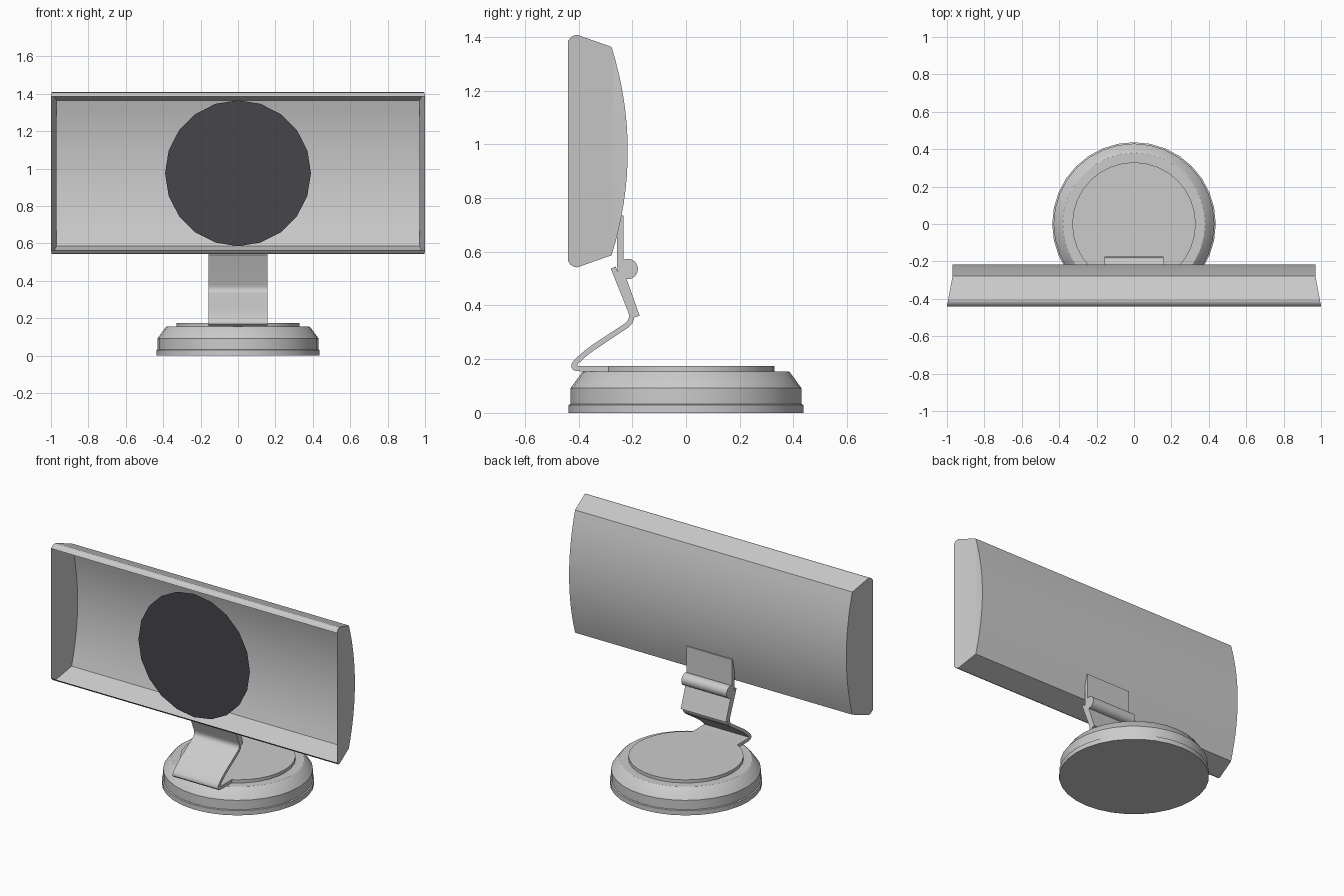
import bpy, bmesh, math
from mathutils import Vector

if "Cube" in bpy.data.objects:
    bpy.data.objects.remove(bpy.data.objects["Cube"])


def finish(name, bm, angle=30, recalc=True):
    if recalc:
        bmesh.ops.recalc_face_normals(bm, faces=bm.faces)
    me = bpy.data.meshes.new(name)
    bm.to_mesh(me)
    bm.free()
    ob = bpy.data.objects.new(name, me)
    bpy.context.collection.objects.link(ob)
    bpy.ops.object.select_all(action='DESELECT')
    ob.select_set(True)
    bpy.context.view_layer.objects.active = ob
    bpy.ops.object.shade_smooth_by_angle(angle=math.radians(angle))
    return ob


def lathe(name, profile, n):
    """Closed turned solid from (radius, z) pairs."""
    bm = bmesh.new()
    rings = [[bm.verts.new((r * math.sin(math.tau * i / n), r * math.cos(math.tau * i / n), z))
              for i in range(n)] for r, z in profile]
    for a, b in zip(rings, rings[1:]):
        for i in range(n):
            j = (i + 1) % n
            bm.faces.new((a[i], a[j], b[j], b[i]))
    bm.faces.new(rings[0])
    bm.faces.new(rings[-1])
    return finish(name, bm)


def rounded(points, radius, steps=6):
    """Round the inner corners of a (y, z) path."""
    pts = [Vector(p) for p in points]
    out = [pts[0]]
    for a, b, c in zip(pts, pts[1:], pts[2:]):
        p = b + (a - b).normalized() * radius
        q = b + (c - b).normalized() * radius
        for k in range(steps + 1):
            t = k / steps
            out.append(p * (1 - t) ** 2 + b * 2 * t * (1 - t) + q * t * t)
    return out + [pts[-1]]


def ribbon(name, path, thick, half):
    """Bent sheet: a (y, z) centre line thickened and extruded along x."""
    left, right = [], []
    for i, p in enumerate(path):
        d1 = (p - path[max(i - 1, 0)]).normalized()
        d2 = (path[min(i + 1, len(path) - 1)] - p).normalized()
        d = (d1 + d2).normalized()
        n = Vector((-d.y, d.x)) * thick / 2
        left.append(p + n)
        right.append(p - n)
    bm = bmesh.new()
    rows = [[[bm.verts.new((x, p.x, p.y)) for p in side] for side in (left, right)]
            for x in (-half, half)]
    (la, ra), (lb, rb) = rows
    for i in range(len(path) - 1):
        for a, b in ((la, lb), (ra, rb), (la, ra), (lb, rb)):
            bm.faces.new((a[i], a[i + 1], b[i + 1], b[i]))
    for i in (0, -1):
        bm.faces.new((la[i], lb[i], rb[i], ra[i]))
    return finish(name, bm)


# Turned base and the raised plate on it
lathe("base", [(.437, 0), (.437, .03), (.43, .033), (.43, .092), (.388, .15), (.38, .155), (.3, .155)], 32)
lathe("foot_plate", [(.33, .15), (.33, .175)], 32)

# Bent sheet that rises from the foot plate, and the hinged bracket on the panel
ribbon("stand_strip", rounded([(-.285, .165), (-.435, .165), (-.37, .227), (-.192, .345), (-.271, .541)], .04), .02, .158)
ribbon("hinge_bracket", rounded([(-.245, .735), (-.245, .53), (-.184, .358)], .03), .024, .158)

# Hinge barrel
bm = bmesh.new()
bmesh.ops.create_cone(bm, cap_ends=True, segments=24, radius1=.038, radius2=.038, depth=.316)
for v in bm.verts:
    v.co = (v.co.z, v.co.y - .217, v.co.x + .536)
finish("hinge_barrel", bm)

# Panel housing: open-fronted shell, half profile mirrored about its mid height
mid = .975
half = [(-.44, .41)]
half += [(-.405 - .035 * math.cos(a), .4 + .033 * math.sin(a))
         for a in (math.radians(22.5 * k) for k in range(1, 5))]
corner = len(half)
half.append((-.277, .388))
half += [(-.217 - .06 * (h / .388) ** 2, h) for h in (.388 * k / 8 for k in range(7, -1, -1))]
profile = [(y, mid + h) for y, h in half] + [(y, mid - h) for y, h in half[-2::-1]]
last = len(profile) - 1
bm = bmesh.new()
ends = []
for s in (-1, 1):
    ends.append([bm.verts.new((s * (1 - .03 * min(1, (y + .44) / .163)), y, z)) for y, z in profile])
for i in range(last):
    a, b = ends
    bm.faces.new((a[i], a[i + 1], b[i + 1], b[i]))
for e in ends:
    bm.faces.new(e[:corner + 1] + e[last - corner:])
    bm.faces.new(e[corner:last - corner + 1])
finish("panel_housing", bm, 20)

# Dark round disc in the open front
bm = bmesh.new()
bmesh.ops.create_circle(bm, cap_ends=True, segments=20, radius=.39)
for v in bm.verts:
    v.co = (v.co.x, -.438, v.co.y + mid)
for f in bm.faces:
    f.normal_update()
    if f.normal.y > 0:
        f.normal_flip()
disc = finish("front_disc", bm, recalc=False)
dark = bpy.data.materials.new("dark_glass")
dark.diffuse_color = (.06, .06, .07, 1)
dark.use_nodes = True
dark.node_tree.nodes["Principled BSDF"].inputs["Base Color"].default_value = dark.diffuse_color
disc.data.materials.append(dark)
